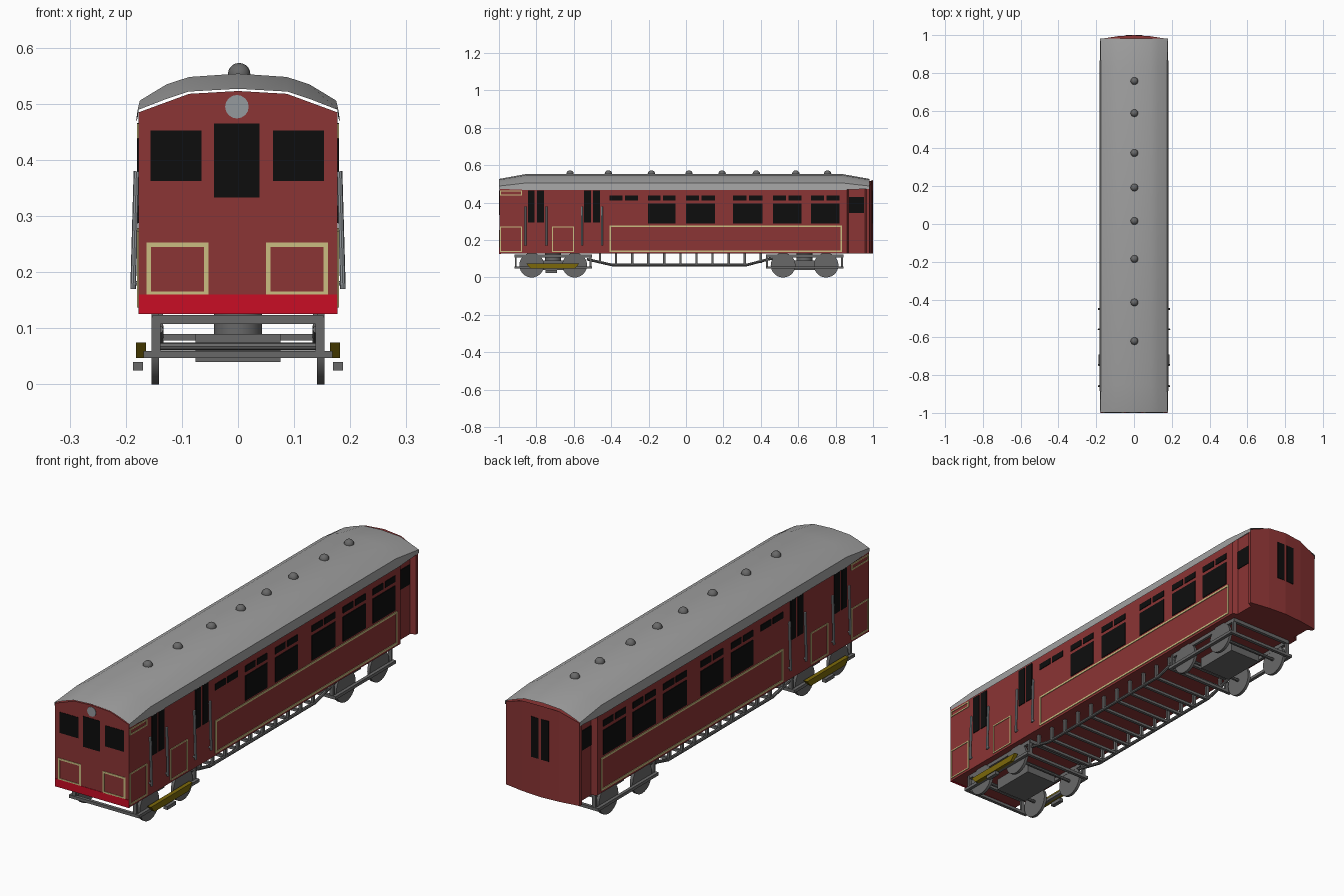
import bpy, bmesh, math
from mathutils import Vector, Matrix

if "Cube" in bpy.data.objects:
    bpy.data.objects.remove(bpy.data.objects["Cube"])


def mat(name, r, g, b):
    m = bpy.data.materials.new(name)
    m.diffuse_color = (r, g, b, 1)
    m.use_nodes = True
    m.node_tree.nodes["Principled BSDF"].inputs["Base Color"].default_value = m.diffuse_color
    return m


RED = mat("maroon", 0.26, 0.035, 0.035)
BRIGHT = mat("bright_red", 0.58, 0.004, 0.018)
CREAM = mat("cream", 0.60, 0.51, 0.22)
BLACK = mat("window_black", 0.004, 0.004, 0.004)
ROOF = mat("roof_grey", 0.35, 0.35, 0.35)
STEEL = mat("chassis_grey", 0.14, 0.14, 0.14)
RAIL = mat("rail_grey", 0.30, 0.32, 0.34)
YELLOW = mat("mustard", 0.20, 0.14, 0.003)


def finish(bm, name, material, smooth=False):
    bmesh.ops.recalc_face_normals(bm, faces=bm.faces)
    me = bpy.data.meshes.new(name)
    bm.to_mesh(me)
    bm.free()
    me.materials.append(material)
    ob = bpy.data.objects.new(name, me)
    bpy.context.collection.objects.link(ob)
    if smooth:
        bpy.context.view_layer.objects.active = ob
        ob.select_set(True)
        bpy.ops.object.shade_smooth_by_angle(angle=math.radians(35))
        ob.select_set(False)
    return ob


def add_box(bm, x0, x1, y0, y1, z0, z1):
    size = Matrix.Diagonal((x1 - x0, y1 - y0, z1 - z0, 1))
    pos = Matrix.Translation(((x0 + x1) / 2, (y0 + y1) / 2, (z0 + z1) / 2))
    bmesh.ops.create_cube(bm, size=1, matrix=pos @ size)


def add_rod(bm, a, b, r, sides=8):
    a, b = Vector(a), Vector(b)
    d = b - a
    m = Matrix.Translation((a + b) / 2) @ d.to_track_quat('Z', 'Y').to_matrix().to_4x4()
    bmesh.ops.create_cone(bm, cap_ends=True, segments=sides, radius1=r, radius2=r,
                          depth=d.length, matrix=m)


def boxes(name, material, items):
    bm = bmesh.new()
    for i in items:
        add_box(bm, *i)
    return finish(bm, name, material)


def border(a0, a1, z0, z1, t):
    """Four strips (a0, a1, z0, z1) around a rectangle."""
    return [(a0, a1, z0, z0 + t), (a0, a1, z1 - t, z1),
            (a0, a0 + t, z0 + t, z1 - t), (a1 - t, a1, z0 + t, z1 - t)]


def side_plates(rects, x=0.177, t=0.003):
    """The same plates on both side walls."""
    out = []
    for r in rects:
        out += [(x - t, x + t, *r), (-x - t, -x + t, *r)]
    return out


def front_plates(rects, t=0.002):
    return [(a, b, -0.998 - t, -0.99, c, d) for a, b, c, d in rects]


# Body: plan outline with recessed rear vestibules and bowed rear, arched top
def arch(x):
    x = abs(x)
    if x < 0.087:
        return 0.523 - 0.005 * x / 0.087
    return 0.518 - 0.033 * (x - 0.087) / 0.09


half = [(0, -0.998), (0.087, -0.998), (0.177, -0.998), (0.177, 0.86), (0.155, 0.87),
        (0.155, 0.957), (0.177, 0.965), (0.177, 0.98), (0.087, 0.994), (0, 1.0)]
plan = half + [(-x, y) for x, y in half[-2:0:-1]]
bm = bmesh.new()
low = [bm.verts.new((x, y, 0.127)) for x, y in plan]
top = [bm.verts.new((x, y, arch(x))) for x, y in plan]
bm.faces.new(low)
bm.faces.new(top)
for i in range(len(plan)):
    j = (i + 1) % len(plan)
    bm.faces.new((low[i], low[j], top[j], top[i]))
finish(bm, "body", RED)

# Roof: shell lofted along y, dropping at both ends
end = [(0.179, 0.474), (0.179, 0.489), (0.13, 0.508), (0.088, 0.522), (0, 0.527)]
mid = [(0.182, 0.468), (0.175, 0.506), (0.127, 0.535), (0.087, 0.548), (0, 0.554)]
bm = bmesh.new()
rows = []
for y, prof in ((-0.999, end), (-0.85, mid), (0.83, mid), (0.982, end)):
    full = prof + [(-x, z) for x, z in prof[-2::-1]]
    rows.append([bm.verts.new((x, y, z)) for x, z in full])
for r, s in zip(rows, rows[1:]):
    for i in range(len(r) - 1):
        bm.faces.new((r[i], r[i + 1], s[i + 1], s[i]))
finish(bm, "roof", ROOF, True)

# Roof vents
bm = bmesh.new()
for y in (-0.62, -0.415, -0.185, 0.016, 0.193, 0.376, 0.587, 0.757):
    bmesh.ops.create_uvsphere(bm, u_segments=16, v_segments=10, radius=0.02,
                              matrix=Matrix.Translation((0.002, y, 0.553)))
finish(bm, "roof_vents", STEEL, True)

# Front details
boxes("front_windows", BLACK, front_plates([
    (-0.156, -0.065, 0.363, 0.453), (-0.043, 0.038, 0.333, 0.465), (0.062, 0.153, 0.363, 0.453)]))
boxes("front_band", BRIGHT, front_plates([(-0.177, 0.177, 0.126, 0.16)]))
boxes("front_frames", CREAM, front_plates(
    border(-0.163, -0.053, 0.158, 0.253, 0.008) + border(0.05, 0.16, 0.158, 0.253, 0.008)))
bm = bmesh.new()
add_rod(bm, (-0.002, -1.0, 0.495), (-0.002, -0.99, 0.495), 0.021, 16)
finish(bm, "headlamp", RAIL)

# Side windows, with paired vents above each
bays = [(-0.204, -0.055), (-0.001, 0.154), (0.25, 0.41), (0.464, 0.618), (0.667, 0.822)]
rects = [(a, b, 0.288, 0.395) for a, b in bays]
for a, b in bays + [(-0.41, -0.257)]:
    m = (a + b) / 2
    rects += [(a, m - 0.007, 0.411, 0.438), (m + 0.007, b, 0.411, 0.438)]
boxes("side_windows", BLACK, side_plates(rects))

# Door windows, front pairs, rear vestibules and rear end
rects = []
for c in (-0.803, -0.503):
    rects += [(c - 0.043, c - 0.006, 0.294, 0.466), (c + 0.006, c + 0.043, 0.294, 0.466)]
boxes("door_windows", BLACK, side_plates(rects))
boxes("vestibule_windows", BLACK, side_plates([(0.872, 0.953, 0.345, 0.43)], 0.155))
boxes("rear_windows", BLACK, [(s * 0.024 - 0.018, s * 0.024 + 0.018, 0.993, 1.0005, 0.29, 0.465)
                              for s in (-1, 1)])

# Cream lining on the sides
rects = (border(-0.41, 0.835, 0.137, 0.279, 0.008) + border(-0.994, -0.877, 0.137, 0.273, 0.005)
         + border(-0.994, -0.877, 0.438, 0.465, 0.005) + border(-0.717, -0.6, 0.137, 0.273, 0.005))
boxes("side_lining", CREAM, side_plates(rects))

# Door handrails
bm = bmesh.new()
for s in (-1, 1):
    for y in (-0.858, -0.746, -0.557, -0.45):
        add_rod(bm, (s * 0.181, y, 0.38), (s * 0.187, y, 0.17), 0.005)
        for z, x in ((0.37, 0.181), (0.18, 0.186)):
            add_rod(bm, (s * 0.172, y, z), (s * x, y, z), 0.004)
finish(bm, "handrails", RAIL, True)

# Bogies
for label, cy in (("front", -0.71), ("rear", 0.634)):
    bm = bmesh.new()
    for s in (-1, 1):
        for dy in (-0.115, 0.115):
            add_rod(bm, (s * 0.141, cy + dy, 0.066), (s * 0.154, cy + dy, 0.066), 0.066, 28)
    for dy in (-0.115, 0.115):
        add_rod(bm, (-0.15, cy + dy, 0.068), (0.15, cy + dy, 0.068), 0.007)
    finish(bm, label + "_wheels", STEEL, True)

    parts = [(-0.076, 0.076, cy - 0.1, cy + 0.1, 0.04, 0.09)]
    for s in (-1, 1):
        e = cy + s * 0.2
        parts += [(-0.168, 0.168, e - 0.007, e + 0.007, 0.047, 0.06),
                  (-0.152, 0.152, e - 0.007, e + 0.007, 0.108, 0.124)]
        x = s * 0.161
        parts.append((x - 0.007, x + 0.007, cy - 0.207, cy + 0.207, 0.047, 0.06))
        x = s * 0.146
        parts.append((x - 0.006, x + 0.006, cy - 0.207, cy + 0.207, 0.108, 0.124))
        for t in (-0.2, 0.2):
            parts.append((x - 0.008, x + 0.008, cy + t - 0.005, cy + t + 0.005, 0.05, 0.12))
    boxes(label + "_bogie_frame", STEEL, parts)
    bm = bmesh.new()
    add_rod(bm, (0, cy, 0.085), (0, cy, 0.13), 0.043, 20)
    finish(bm, label + "_bogie_pivot", STEEL, True)

# Yellow shoe beams on the front bogie, narrower at the bottom, with pickup shoes
bm = bmesh.new()
for s in (-1, 1):
    add_box(bm, s * 0.173 - 0.009, s * 0.173 + 0.009, -0.855, -0.57, 0.047, 0.075)
for v in bm.verts:
    if v.co.z < 0.05:
        v.co.y = -0.7125 + (v.co.y + 0.7125) * 0.82
finish(bm, "shoe_beams", YELLOW)
boxes("pickup_shoes", STEEL, [(s * 0.178 - 0.009, s * 0.178 + 0.009, -0.75, -0.69, 0.025, 0.048 if i else 0.04)
                              for s in (-1, 1) for i in (0,)])

# Underframe truss with posts and cross members
bm = bmesh.new()
path = [(-0.53, 0.098), (-0.396, 0.067), (0.325, 0.067), (0.47, 0.105)]
for s in (-1, 1):
    for (a, za), (b, zb) in zip(path, path[1:]):
        add_rod(bm, (s * 0.14, a, za), (s * 0.14, b, zb), 0.007)
for i in range(11):
    y = -0.46 + i * 0.086
    z = 0.083 if i in (0, 10) else 0.067
    for s in (-1, 1):
        add_box(bm, s * 0.14 - 0.006, s * 0.14 + 0.006, y - 0.006, y + 0.006, z, 0.13)
    add_box(bm, -0.14, 0.14, y - 0.006, y + 0.006, z - 0.005, z + 0.007)
finish(bm, "underframe_truss", STEEL)
